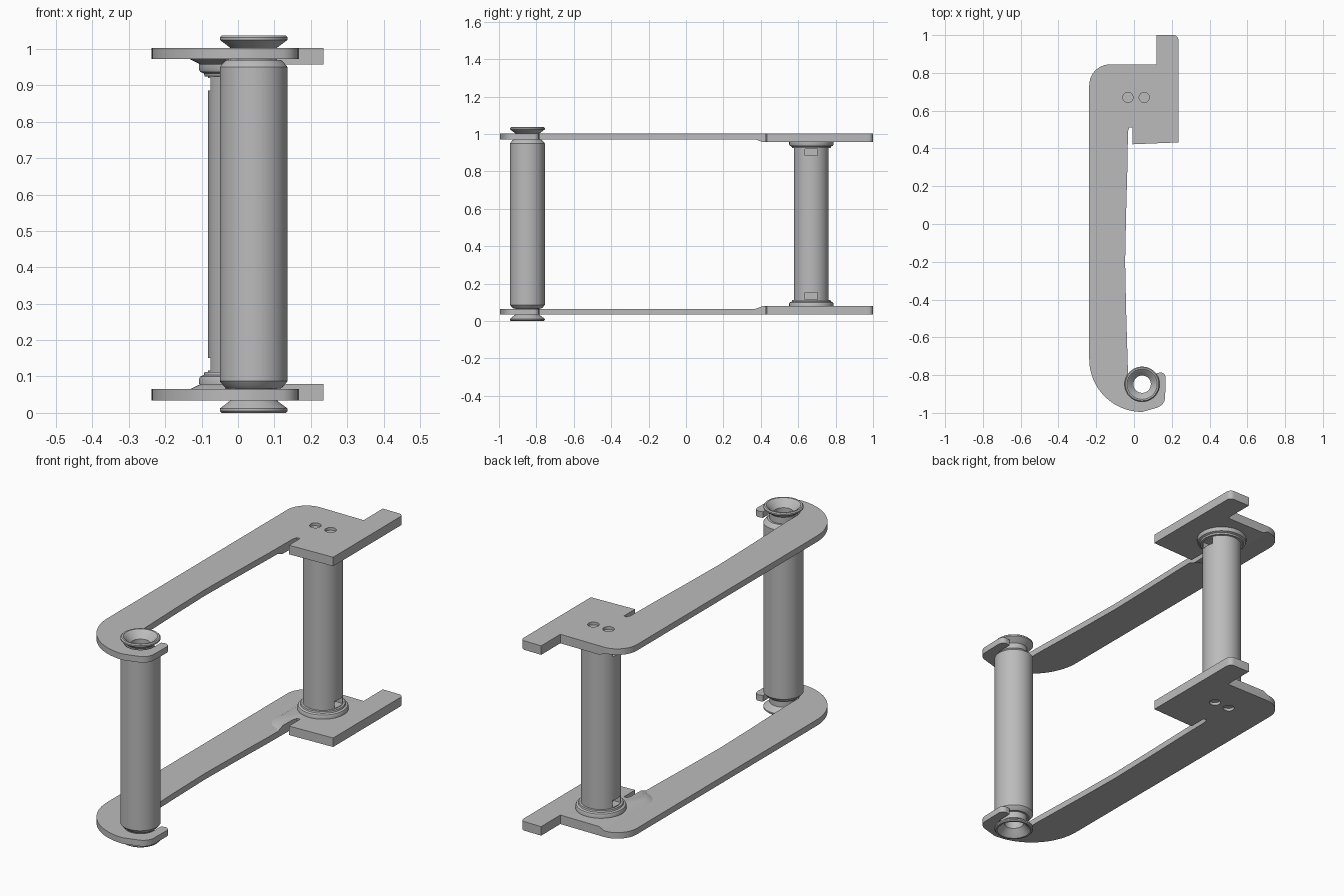
import bpy, bmesh
from math import sin, cos, pi, radians

old = bpy.data.objects.get("Cube")
if old:
    bpy.data.objects.remove(old, do_unlink=True)

H = 1.037                      # total height; the frame mirrors about H / 2
ROLLER = (0.043, -0.848)
POST = (0.011, 0.67)

grey = bpy.data.materials.new("plain_grey")
grey.use_nodes = True
colour = (0.5, 0.5, 0.5, 1)
grey.diffuse_color = colour
grey.node_tree.nodes["Principled BSDF"].inputs["Base Color"].default_value = colour


def finish(name, bm, smooth=True):
    bmesh.ops.recalc_face_normals(bm, faces=bm.faces)
    mesh = bpy.data.meshes.new(name)
    bm.to_mesh(mesh)
    bm.free()
    mesh.materials.append(grey)
    obj = bpy.data.objects.new(name, mesh)
    bpy.context.collection.objects.link(obj)
    if smooth:
        shade(obj)
    return obj


def activate(obj):
    bpy.ops.object.select_all(action='DESELECT')
    obj.select_set(True)
    bpy.context.view_layer.objects.active = obj


def shade(obj):
    activate(obj)
    bpy.ops.object.shade_smooth_by_angle(angle=radians(28))


def arc(cx, cy, r, start, end, n=8):
    angles = [radians(start + (end - start) * i / n) for i in range(n + 1)]
    return [(cx + r * cos(a), cy + r * sin(a)) for a in angles]


def loft(name, low, high, z0, z1, flip):
    """Solid between two outlines with the same point count."""
    bm = bmesh.new()
    rings = []
    for outline, z in ((low, z0), (high, z1)):
        z = H - z if flip else z
        rings.append([bm.verts.new((x, y, z)) for x, y in outline])
        bm.faces.new(rings[-1])
    n = len(low)
    for i in range(n):
        j = (i + 1) % n
        bm.faces.new((rings[0][i], rings[0][j], rings[1][j], rings[1][i]))
    return finish(name, bm)


def lathe(name, half, centre, closed, n=64):
    """Turn a lower half profile, mirrored upward, about a vertical axis."""
    profile = half + [(r, H - z) for r, z in reversed(half)]
    bm = bmesh.new()
    rings = [[bm.verts.new((centre[0] + r * cos(2 * pi * k / n),
                            centre[1] + r * sin(2 * pi * k / n), z))
              for k in range(n)] for r, z in profile]
    pairs = list(zip(rings, rings[1:]))
    if closed:
        pairs.append((rings[-1], rings[0]))
    else:
        bm.faces.new(rings[0])
        bm.faces.new(rings[-1])
    for a, b in pairs:
        for k in range(n):
            m = (k + 1) % n
            bm.faces.new((a[k], a[m], b[m], b[k]))
    return finish(name, bm)


def cut(obj, cutter):
    mod = obj.modifiers.new("cut", 'BOOLEAN')
    mod.operation = 'DIFFERENCE'
    mod.solver = 'EXACT'
    mod.object = cutter
    activate(obj)
    bpy.ops.object.modifier_apply(modifier=mod.name)
    bpy.data.objects.remove(cutter, do_unlink=True)


# Arm outline: squared tab end, narrow relief slot, hooked roller end
tab = [(0.118, 0.845), (0.118, 1.0)] + arc(0.21, 0.975, 0.025, 90, 0, 5)
slot = [(0.235, 0.432), (-0.008, 0.422), (-0.008, 0.512), (-0.025, 0.512), (-0.032, 0.49)]
inner_edge = [(-0.035, 0.3), (-0.042, 0.05), (-0.047, -0.2), (-0.042, -0.45), (-0.033, -0.75)]
hook = (arc(ROLLER[0], ROLLER[1], 0.076, 180, 360, 20)
        + [(0.119, -0.79)] + arc(0.14, -0.813, 0.027, 90, 0, 5)
        + arc(0.105, -0.915, 0.06, 0, -70, 6)
        + arc(0.043, -0.715, 0.28, -90, -180, 24))
arm = tab + slot + inner_edge + hook + arc(-0.127, 0.735, 0.11, 180, 90, 10)

# Raised pad, ramping down to the thinner arm
pad_low = tab + slot + [(-0.034, 0.37)] + arc(-0.034, 0.49, 0.098, 255, 180, 6) + [(-0.132, 0.845)]
pad_high = tab + slot + [(-0.034, 0.41)] + arc(-0.034, 0.49, 0.068, 255, 180, 6) + [(-0.102, 0.845)]

for side, flip in (("lower", False), ("upper", True)):
    plate = loft(side + "_arm", arm, arm, 0.034, 0.065, flip)
    loft(side + "_pad", pad_low, pad_high, 0.065, 0.08, flip)
    # Two shallow round recesses over the post
    for dx in (-0.043, 0.043):
        ring = arc(POST[0] + dx, POST[1], 0.027, 0, 345, 23)
        cut(plate, loft("recess_cutter", ring, ring, 0.02, 0.048, flip))
    shade(plate)

# Hollow roller with grooved necks and flared ends
lathe("roller", [
    (0.046, 0.036), (0.052, 0.03), (0.07, 0.008), (0.08, 0.0), (0.088, 0.0),
    (0.093, 0.005), (0.093, 0.012), (0.064, 0.034), (0.064, 0.067),
    (0.074, 0.067), (0.082, 0.073), (0.093, 0.087)], ROLLER, True)

# Post with collars
post = lathe("post", [
    (0.118, 0.079), (0.118, 0.094), (0.115, 0.1), (0.105, 0.104),
    (0.103, 0.112), (0.093, 0.113)], POST, False)

# Small square windows near both ends, on both sides of the post
for z in (0.134, H - 0.134):
    for s in (-1, 1):
        bm = bmesh.new()
        bmesh.ops.create_cube(bm, size=1)
        for v in bm.verts:
            v.co = (POST[0] + s * 0.095 + v.co.x * 0.09, POST[1] + v.co.y * 0.065, z + v.co.z * 0.035)
        cut(post, finish("window_cutter", bm, smooth=False))
shade(post)
